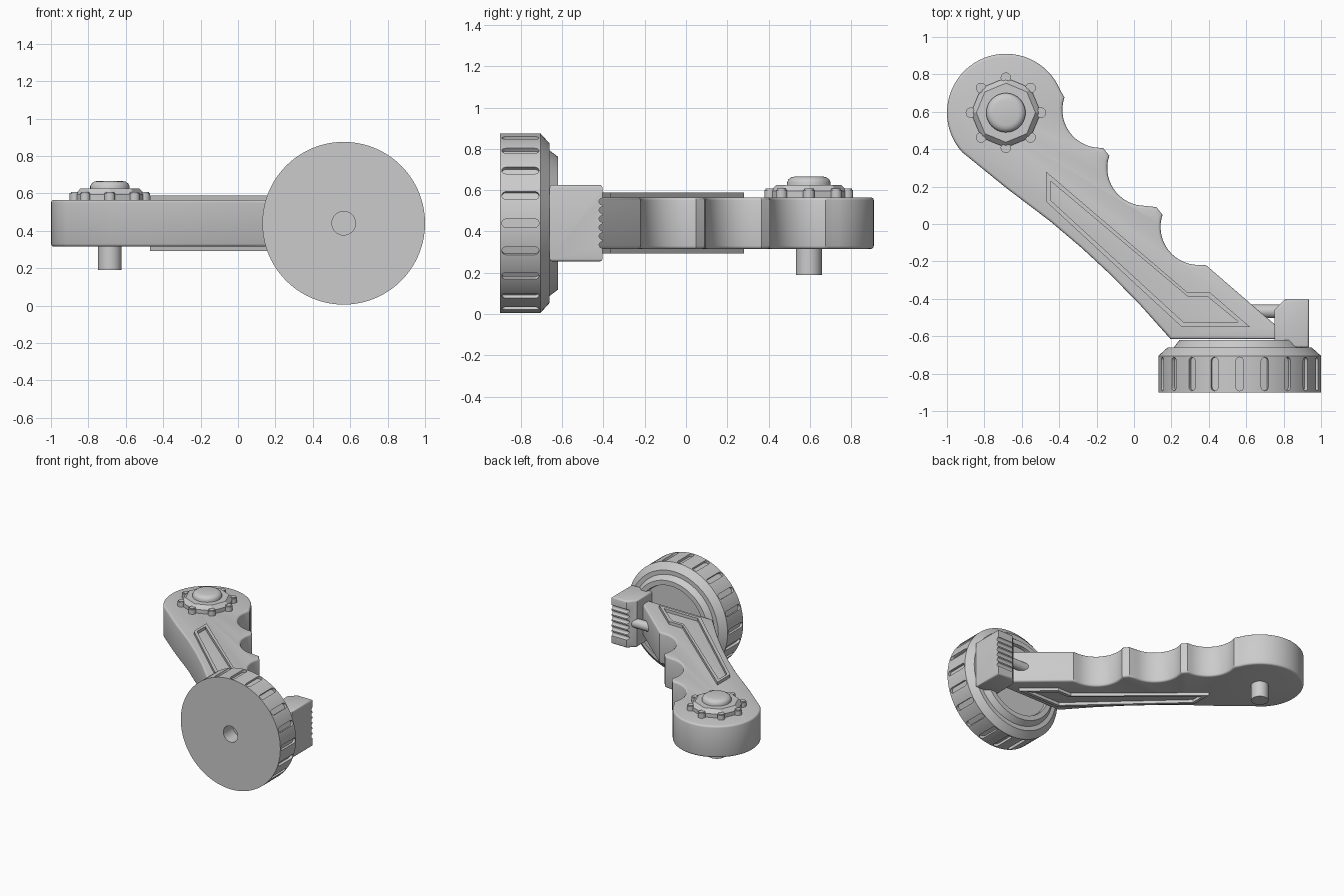
import bpy, bmesh
from math import sin, cos, pi, radians, tau
from mathutils import Matrix, Vector

cube = bpy.data.objects.get("Cube")
if cube:
    bpy.data.objects.remove(cube)

grey = bpy.data.materials.new("plain grey")
grey.use_nodes = True
GREY = (0.6, 0.6, 0.6, 1)
grey.diffuse_color = GREY
grey.node_tree.nodes["Principled BSDF"].inputs["Base Color"].default_value = GREY


def make(name, bm, angle=35):
    bmesh.ops.recalc_face_normals(bm, faces=bm.faces)
    mesh = bpy.data.meshes.new(name)
    bm.to_mesh(mesh)
    bm.free()
    mesh.materials.append(grey)
    ob = bpy.data.objects.new(name, mesh)
    bpy.context.collection.objects.link(ob)
    smooth(ob, angle)
    return ob


def smooth(ob, angle=35):
    bpy.ops.object.select_all(action="DESELECT")
    ob.select_set(True)
    bpy.context.view_layer.objects.active = ob
    bpy.ops.object.shade_smooth_by_angle(angle=radians(angle))


def cut(ob, cutter):
    """Subtract the cutter, then discard it."""
    mod = ob.modifiers.new("cut", "BOOLEAN")
    mod.operation, mod.solver, mod.object = "DIFFERENCE", "EXACT", cutter
    bpy.context.view_layer.objects.active = ob
    bpy.ops.object.modifier_apply(modifier=mod.name)
    bpy.data.objects.remove(cutter)
    smooth(ob)


def prism(bm, pts, z0, z1, bevel=0):
    """Extrude an outline in z, optionally rounding its top and bottom rims."""
    face = bm.faces.new([bm.verts.new((x, y, z0)) for x, y in pts])
    top = bmesh.ops.extrude_face_region(bm, geom=[face])["geom"]
    verts = [g for g in top if isinstance(g, bmesh.types.BMVert)]
    bmesh.ops.translate(bm, verts=verts, vec=(0, 0, z1 - z0))
    if bevel:
        rims = [e for e in bm.edges if abs(e.verts[0].co.z - e.verts[1].co.z) < 1e-5]
        bmesh.ops.bevel(bm, geom=rims, offset=bevel, segments=3, profile=0.5, affect="EDGES")


def lathe(bm, profile, steps):
    """Turn (radius, height) points about z."""
    verts = [bm.verts.new((r, 0, h)) for r, h in profile]
    edges = [bm.edges.new(pair) for pair in zip(verts, verts[1:])]
    bmesh.ops.spin(bm, geom=verts + edges, cent=(0, 0, 0), axis=(0, 0, 1),
                   angle=tau, steps=steps, use_merge=True)
    bmesh.ops.remove_doubles(bm, verts=bm.verts, dist=1e-5)


def arc(cx, cy, r, a0, a1, n):
    return [(cx + r * cos(radians(a0 + (a1 - a0) * i / n)),
             cy + r * sin(radians(a0 + (a1 - a0) * i / n))) for i in range(n + 1)]


def rod(bm, r, start, end, n=24):
    a, b = Vector(start), Vector(end)
    m = Matrix.Translation((a + b) / 2) @ (b - a).to_track_quat("Z", "Y").to_matrix().to_4x4()
    bmesh.ops.create_cone(bm, cap_ends=True, segments=n, radius1=r, radius2=r,
                          depth=(b - a).length, matrix=m)


HUB = Vector((-0.685, 0.595, 0))
WHEEL = Matrix.Translation((0.565, 0, 0.44)) @ Matrix.Rotation(-pi / 2, 4, "X")

# Arm: round head, three finger scallops and a gently bowed back edge
outline = [(0.83, -0.615), (0.75, -0.535), (0.385, -0.22)]
for cx, cy, start in ((0.345, -0.016, 167), (0.06, 0.3, 170), (-0.18, 0.61, 161)):
    outline += arc(cx, cy, 0.203, 270, start, 14)
    outline.append((cx - 0.192, cy + 0.065) if start > 165 else (-0.38, 0.69))
    if start > 165:
        outline.append((cx - 0.225, cy + 0.106))
outline += arc(HUB.x, HUB.y, 0.315, 22, 222, 36)
outline += [(-0.68, 0.19), (-0.45, 0.016), (-0.28, -0.128), (-0.13, -0.267), (0.03, -0.43), (0.195, -0.615)]
bm = bmesh.new()
prism(bm, outline, 0.315, 0.565, 0.015)
make("arm", bm)

# Raised border frames on both broad faces of the arm
outer = [(-0.47, 0.28), (0.285, -0.365), (0.405, -0.365), (0.62, -0.55), (0.255, -0.55), (-0.47, 0.12)]
inner = [(-0.447, 0.23), (0.29, -0.39), (0.395, -0.39), (0.56, -0.525), (0.265, -0.525), (-0.447, 0.128)]
for name, z0, z1 in (("top_frame", 0.555, 0.588), ("bottom_frame", 0.292, 0.325)):
    bm = bmesh.new()
    loops = [[bm.verts.new((x, y, z)) for x, y in pts]
             for pts, z in ((outer, z0), (outer, z1), (inner, z1), (inner, z0))]
    for a, b in zip(loops, loops[1:] + loops[:1]):
        for i in range(len(a)):
            j = (i + 1) % len(a)
            bm.faces.new((a[i], a[j], b[j], b[i]))
    make(name, bm)

# Hub cap: chamfered octagon, domed button and a ring of pins
bm = bmesh.new()
lathe(bm, [(0, 0.55), (0.187, 0.55), (0.187, 0.595), (0.158, 0.625), (0, 0.625)], 8)
bmesh.ops.translate(bm, verts=bm.verts, vec=HUB)
make("hub_plate", bm, 20)

bm = bmesh.new()
lathe(bm, [(0, 0.6), (0.105, 0.6), (0.105, 0.638), (0.099, 0.652), (0.085, 0.662), (0.068, 0.666), (0, 0.666)], 40)
bmesh.ops.translate(bm, verts=bm.verts, vec=HUB)
make("hub_button", bm)

bm = bmesh.new()
for i in range(8):
    a = tau * i / 8
    p = HUB + Vector((0.187 * cos(a), 0.187 * sin(a), 0))
    rod(bm, 0.028, p + Vector((0, 0, 0.55)), p + Vector((0, 0, 0.607)), 20)
rims = [e for e in bm.edges if min(v.co.z for v in e.verts) > 0.6]
bmesh.ops.bevel(bm, geom=rims, offset=0.006, segments=2, affect="EDGES")
make("hub_pins", bm)

bm = bmesh.new()
rod(bm, 0.063, HUB + Vector((0, 0, 0.19)), HUB + Vector((0, 0, 0.33)), 32)
make("lower_pin", bm)

# Wheel: grip band, chamfer, stepped rim, shallow dish and blind centre hole
bm = bmesh.new()
lathe(bm, [(0, -0.78), (0.063, -0.78), (0.063, -0.9), (0.435, -0.9), (0.435, -0.705), (0.385, -0.66),
           (0.352, -0.66), (0.322, -0.62), (0.285, -0.62), (0.28, -0.645), (0, -0.645)], 80)
bmesh.ops.transform(bm, matrix=WHEEL, verts=bm.verts)
wheel = make("wheel", bm, 25)

# Rounded grip slots cut around the wheel
slot = arc(0, 0.07, 0.02, 0, 180, 8) + arc(0, -0.07, 0.02, 180, 360, 8)
bm = bmesh.new()
for i in range(20):
    old = set(bm.verts)
    prism(bm, slot, 0.415, 0.46)
    turn = Matrix.Rotation(tau * i / 20, 4, "Z") @ Matrix.Translation((0, 0, -0.802)) @ Matrix.Rotation(pi / 2, 4, "X")
    bmesh.ops.transform(bm, matrix=WHEEL @ turn, verts=[v for v in bm.verts if v not in old])
cut(wheel, make("slot_cutter", bm))

# Thumb lever: block with a slanted corner and ribbed back, on a short rod
bm = bmesh.new()
prism(bm, [(0.75, -0.66), (0.935, -0.66), (0.935, -0.405), (0.805, -0.405), (0.75, -0.46)], 0.255, 0.625, 0.012)
lever = make("thumb_lever", bm)
bm = bmesh.new()
for i in range(6):
    z = 0.335 + 0.042 * i
    rod(bm, 0.016, (0.7, -0.405, z), (1.0, -0.405, z), 16)
cut(lever, make("rib_cutter", bm))

bm = bmesh.new()
rod(bm, 0.036, (0.5, -0.467, 0.44), (0.78, -0.467, 0.44))
make("lever_rod", bm)
